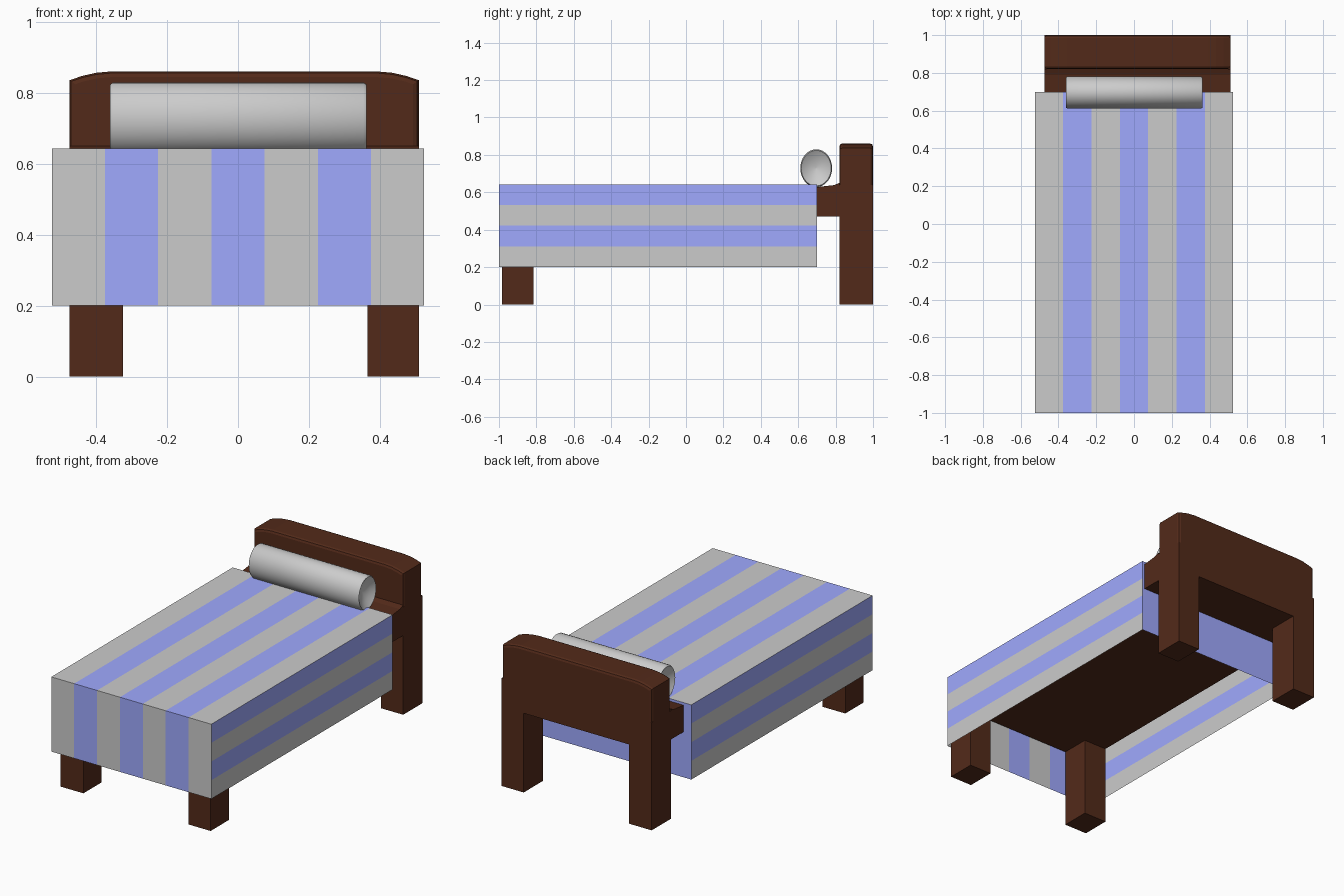
import bpy, bmesh, math
from mathutils import Vector

if "Cube" in bpy.data.objects:
    bpy.data.objects.remove(bpy.data.objects["Cube"])


def material(name, color):
    m = bpy.data.materials.new(name)
    m.diffuse_color = (*color, 1)
    m.use_nodes = True
    m.node_tree.nodes["Principled BSDF"].inputs["Base Color"].default_value = m.diffuse_color
    return m


WOOD = material("dark_wood", (0.086, 0.023, 0.010))
GREY = material("grey_cloth", (0.8, 0.8, 0.8))
BLUE = material("blue_cloth", (0.35, 0.40, 1.0))
XL, XR = -0.475, 0.51          # frame side limits
TOP, HEM = 0.643, 0.20         # blanket heights


def make(name, bm, mats):
    mesh = bpy.data.meshes.new(name)
    bm.to_mesh(mesh)
    bm.free()
    obj = bpy.data.objects.new(name, mesh)
    bpy.context.collection.objects.link(obj)
    for m in mats:
        mesh.materials.append(m)
    return obj


def prism(points, offset):
    """Extrude a closed outline of 3D points by an offset."""
    bm = bmesh.new()
    f = bm.faces.new([bm.verts.new(p) for p in points])
    r = bmesh.ops.extrude_face_region(bm, geom=[f], use_keep_orig=True)
    verts = [v for v in r["geom"] if isinstance(v, bmesh.types.BMVert)]
    bmesh.ops.translate(bm, vec=offset, verts=verts)
    bmesh.ops.recalc_face_normals(bm, faces=bm.faces)
    return bm


def box(name, x0, x1, y0, y1, z0, z1):
    pts = [(x0, y0, z0), (x1, y0, z0), (x1, y1, z0), (x0, y1, z0)]
    return make(name, prism(pts, (0, 0, z1 - z0)), [WOOD])


# legs
for side, x0, x1 in (("left", XL, -0.325), ("right", 0.365, XR)):
    box("front_leg_" + side, x0, x1, -0.985, -0.815, 0, 0.47)
    box("back_leg_" + side, x0, x1, 0.82, 1.0, 0, 0.47)

# bed base, its top sloping up where it meets the headboard
side = [(-0.985, 0.47), (0.82, 0.47), (0.82, 0.65), (0.79, 0.638),
        (0.70, 0.628), (-0.985, 0.628)]
make("bed_base", prism([(XL, y, z) for y, z in side], (XR - XL, 0, 0)), [WOOD])

# headboard: plain lower panel, bevelled upper panel with rounded corners
box("headboard_lower", XL, XR, 0.82, 1.0, 0.47, 0.64)
outline = [(XL, 0.64), (XR, 0.64), (XR, 0.836), (0.475, 0.848), (0.435, 0.857),
           (0.39, 0.861), (-0.355, 0.861), (-0.40, 0.857), (-0.44, 0.848), (XL, 0.836)]
bm = prism([(x, 0.82, z) for x, z in outline], (0, 0.18, 0))
rim = [e for e in bm.edges
       if abs(e.verts[0].co.y - e.verts[1].co.y) < 1e-4
       and max(v.co.z for v in e.verts) > 0.65]
bmesh.ops.bevel(bm, geom=rim, offset=0.016, segments=2, profile=0.5, affect='EDGES')
make("headboard_upper", bm, [WOOD])

# striped blanket: open-bottomed sheet made of strips
bm = bmesh.new()


def quad(a, b, c, d, index, outward):
    f = bm.faces.new([bm.verts.new(p) for p in (a, b, c, d)])
    f.material_index = index
    f.normal_update()
    if f.normal.dot(Vector(outward)) < 0:
        f.normal_flip()


W, Y0, Y1 = 0.525, -1.0, 0.70
for i in range(7):
    x0, x1 = -W + i * 0.15, -W + (i + 1) * 0.15
    quad((x0, Y0, TOP), (x1, Y0, TOP), (x1, Y1, TOP), (x0, Y1, TOP), i % 2, (0, 0, 1))
    quad((x0, Y0, HEM), (x1, Y0, HEM), (x1, Y0, TOP), (x0, Y0, TOP), i % 2, (0, -1, 0))
step = (TOP - HEM) / 4
for s in (-1, 1):
    for i in range(4):
        z0, z1 = HEM + i * step, HEM + (i + 1) * step
        quad((s * W, Y0, z0), (s * W, Y1, z0), (s * W, Y1, z1), (s * W, Y0, z1),
             i % 2, (s, 0, 0))
quad((-W, Y1, HEM), (W, Y1, HEM), (W, Y1, TOP), (-W, Y1, TOP), 1, (0, 1, 0))
bmesh.ops.remove_doubles(bm, verts=bm.verts, dist=1e-5)
make("blanket", bm, [GREY, BLUE])

# bolster pillow: oval roll with dished ends
bm = bmesh.new()
N = 32
profile = [(-0.325, 0.03), (-0.34, 0.6), (-0.361, 0.94), (-0.352, 1.0),
           (0.354, 1.0), (0.363, 0.94), (0.342, 0.6), (0.327, 0.03)]
rings = []
for x, r in profile:
    rings.append([bm.verts.new((x, 0.696 + 0.085 * r * math.cos(2 * math.pi * k / N),
                                0.729 + 0.101 * r * math.sin(2 * math.pi * k / N)))
                  for k in range(N)])
for a, b in zip(rings, rings[1:]):
    for k in range(N):
        j = (k + 1) % N
        bm.faces.new((a[k], a[j], b[j], b[k]))
bm.faces.new(rings[0])
bm.faces.new(rings[-1])
bmesh.ops.recalc_face_normals(bm, faces=bm.faces)
pillow = make("pillow", bm, [])
bpy.context.view_layer.objects.active = pillow
pillow.select_set(True)
bpy.ops.object.shade_smooth_by_angle(angle=math.radians(40))
